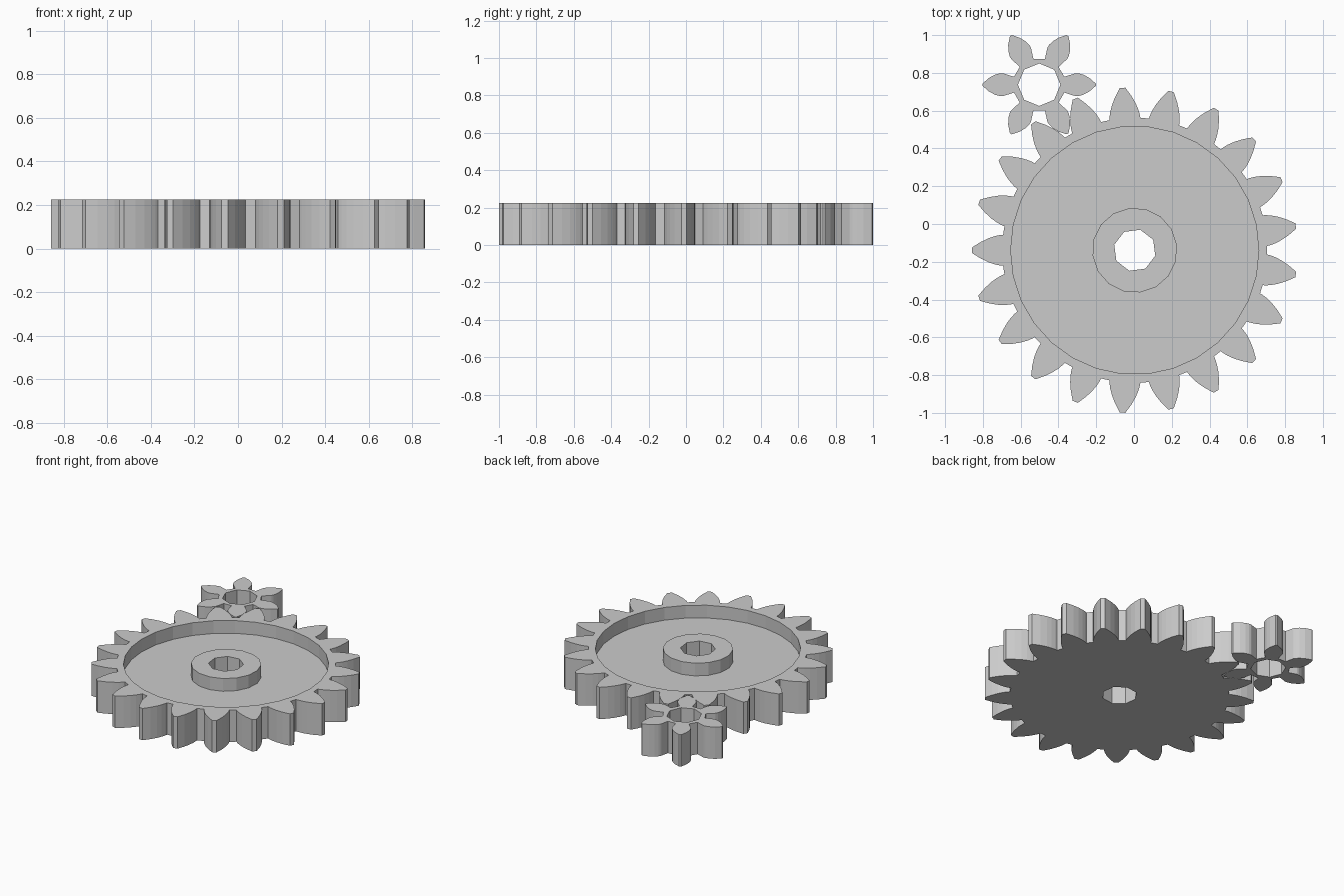
import bpy, bmesh
from math import sin, cos, tan, pi, radians, sqrt, acos

if "Cube" in bpy.data.objects:
    bpy.data.objects.remove(bpy.data.objects["Cube"], do_unlink=True)

UNIT = 0.04498                 # scene size of one gear unit
MODULE = 5 / 3
PRESSURE = radians(28)
HEIGHT, FLOOR = 5 * UNIT, 3 * UNIT
BORE = 2.5 * UNIT
MESH_ANGLE = radians(120)      # direction from the large gear to the pinion

steel = bpy.data.materials.new("light grey")
steel.use_nodes = True
grey = (0.6, 0.6, 0.6, 1)
steel.diffuse_color = grey
steel.node_tree.nodes["Principled BSDF"].inputs["Base Color"].default_value = grey


def circle(radius, sides, turn=0.0):
    return [(radius * cos(turn + 2 * pi * i / sides),
             radius * sin(turn + 2 * pi * i / sides)) for i in range(sides)]


def gear_outline(teeth, turn):
    """Involute gear profile with straight-sided roots."""
    pitch = MODULE * teeth / 2
    base = pitch * cos(PRESSURE)
    root = pitch - MODULE - 0.2
    tip = pitch + MODULE
    quarter = pi / (2 * teeth)
    half_at_base = quarter + tan(PRESSURE) - PRESSURE

    def roll(r):
        return sqrt(max((r / base) ** 2 - 1, 0))

    first, last = roll(max(base, root)), roll(tip)
    flank = []
    for i in range(6):
        t = first + (last - first) * i / 5
        r = base * sqrt(1 + t * t)
        flank.append((r, half_at_base - (t - acos(base / r))))
    # the flank drops radially to the flat bottom of the gap
    foot = flank[0][1]
    flank.insert(0, (root * cos(quarter) / cos(foot - 2 * quarter), foot))
    tooth = [(r, -a) for r, a in flank] + flank[::-1]
    return [(UNIT * r * cos(a + turn + 2 * pi * k / teeth),
             UNIT * r * sin(a + turn + 2 * pi * k / teeth))
            for k in range(teeth) for r, a in tooth]


def prism(name, outline, z0, z1, centre):
    bm = bmesh.new()
    face = bm.faces.new([bm.verts.new((x, y, z0)) for x, y in outline])
    top = bmesh.ops.extrude_face_region(bm, geom=[face], use_keep_orig=True)["geom"]
    bmesh.ops.translate(bm, vec=(0, 0, z1 - z0),
                        verts=[v for v in top if isinstance(v, bmesh.types.BMVert)])
    bmesh.ops.recalc_face_normals(bm, faces=bm.faces)
    mesh = bpy.data.meshes.new(name)
    bm.to_mesh(mesh)
    bm.free()
    mesh.materials.append(steel)
    obj = bpy.data.objects.new(name, mesh)
    obj.location = (centre[0], centre[1], 0)
    bpy.context.collection.objects.link(obj)
    return obj


def cut(obj, outline, z0, z1, centre):
    """Remove a prism-shaped pocket or hole from the object."""
    cutter = prism("cutter", outline, z0, z1, centre)
    cutter.hide_render = True
    mod = obj.modifiers.new("cut", 'BOOLEAN')
    mod.operation, mod.solver, mod.object = 'DIFFERENCE', 'EXACT', cutter
    bpy.context.view_layer.objects.active = obj
    bpy.ops.object.modifier_apply(modifier=mod.name)
    bpy.data.objects.remove(cutter, do_unlink=True)


# Large gear: toothed body, dished face, through bore
wheel_centre = (0.004, -0.139)
bore = circle(BORE, 8, MESH_ANGLE)
wheel = prism("large_gear", gear_outline(21, MESH_ANGLE + pi / 21), 0, HEIGHT, wheel_centre)
cut(wheel, circle(14.6 * UNIT, 30), FLOOR, HEIGHT + 0.1, wheel_centre)
cut(wheel, bore, -0.1, HEIGHT + 0.1, wheel_centre)

# Raised hub around the bore
hub = prism("large_gear_hub", circle(5 * UNIT, 16, MESH_ANGLE), FLOOR, HEIGHT, wheel_centre)
cut(hub, bore, 0, HEIGHT + 0.1, wheel_centre)

# Small six-tooth pinion in mesh with the large gear
distance = MODULE * (21 + 6) / 2 * UNIT
pinion_centre = (wheel_centre[0] + distance * cos(MESH_ANGLE),
                 wheel_centre[1] + distance * sin(MESH_ANGLE))
pinion = prism("small_gear", gear_outline(6, 0), 0, HEIGHT, pinion_centre)
cut(pinion, circle(BORE, 8), -0.1, HEIGHT + 0.1, pinion_centre)
